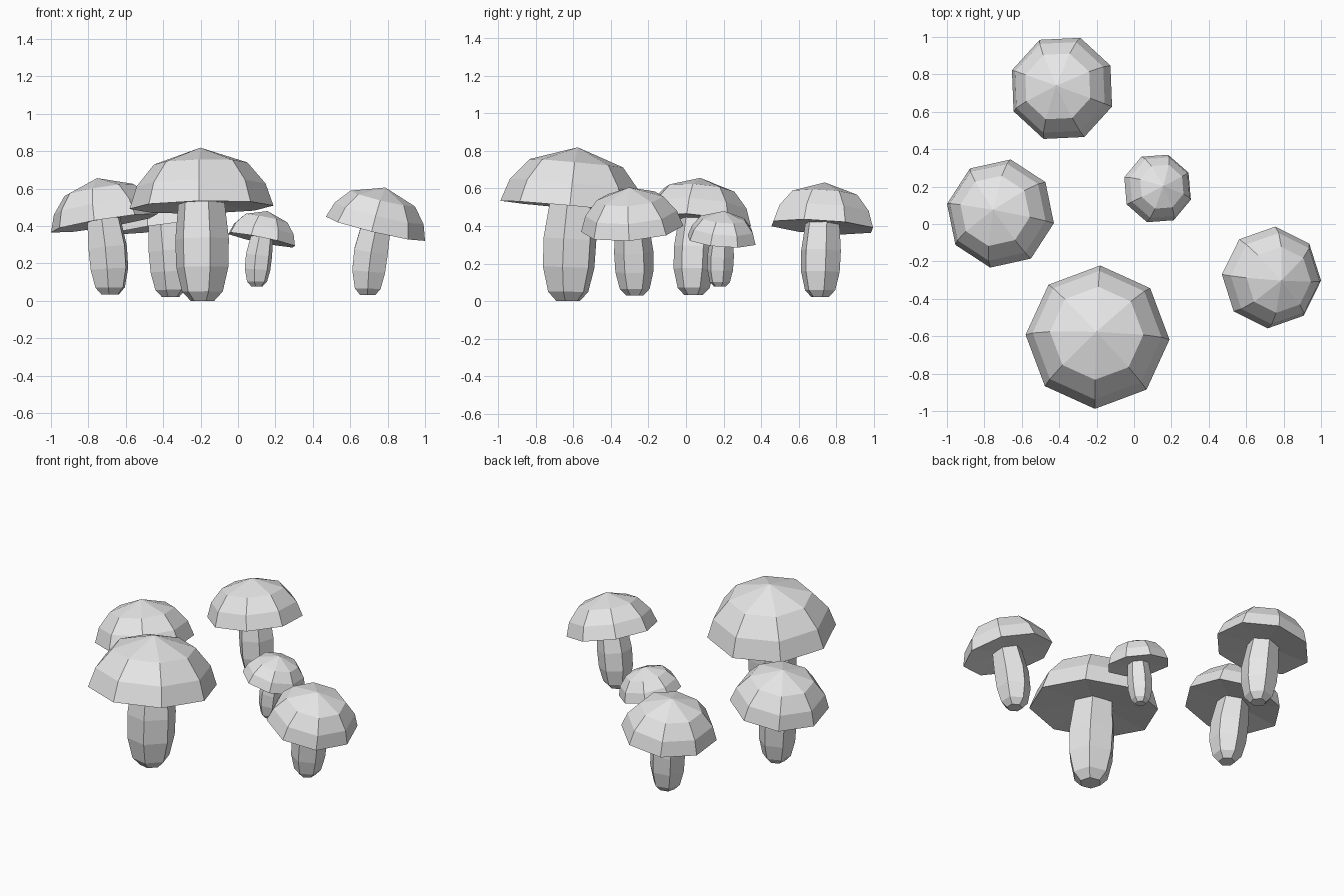
import bpy, bmesh, math
from mathutils import Vector, Quaternion

old = bpy.data.objects.get("Cube")
if old:
    bpy.data.objects.remove(old, do_unlink=True)

# One plain grey for everything
grey = bpy.data.materials.new("light_grey")
grey.use_nodes = True
colour = (0.8, 0.8, 0.8, 1)
grey.diffuse_color = colour
grey.node_tree.nodes["Principled BSDF"].inputs["Base Color"].default_value = colour

STEM_HEIGHT = 0.5
# (radius, height) profiles of the largest mushroom
CAP = [(0.25, 0.235), (0.345, 0.12), (0.385, 0)]
STEM = [(0.065, 0), (0.112, 0.05), (0.143, 0.18), (0.147, 0.33), (0.125, 0.54)]


def ring(bm, radius, sides, spin, place):
    angles = [spin + i * math.tau / sides for i in range(sides)]
    return [bm.verts.new(place(Vector((radius * math.cos(a), radius * math.sin(a), 0))))
            for a in angles]


def bridge(bm, a, b):
    for i in range(len(a)):
        j = (i + 1) % len(a)
        bm.faces.new((a[i], a[j], b[j], b[i]))


def fan(bm, loop, point):
    tip = bm.verts.new(point)
    for i in range(len(loop)):
        bm.faces.new((loop[i], loop[(i + 1) % len(loop)], tip))


def finish(bm, name, location, scale):
    bmesh.ops.recalc_face_normals(bm, faces=bm.faces[:])
    mesh = bpy.data.meshes.new(name)
    bm.to_mesh(mesh)
    bm.free()
    mesh.materials.append(grey)
    obj = bpy.data.objects.new(name, mesh)
    obj.location = location
    obj.scale = (scale,) * 3
    bpy.context.collection.objects.link(obj)


def mushroom(name, rim_centre, scale, tilt, spin_degrees):
    lean = Vector((tilt[0], tilt[1], 0))
    axis = Vector((-lean.y, lean.x, 0)).normalized()
    spin = math.radians(spin_degrees)

    def turn(amount):
        return Quaternion(axis, lean.length * amount)

    # Faceted cap with a shallow hollow underneath
    bm = bmesh.new()
    q = turn(1)
    rings = [ring(bm, r, 8, spin, lambda p, z=z: q @ (p + Vector((0, 0, z)))) for r, z in CAP]
    for a, b in zip(rings, rings[1:]):
        bridge(bm, a, b)
    fan(bm, rings[0], q @ Vector((0, 0, 0.32)))
    fan(bm, rings[-1], q @ Vector((0, 0, 0.03)))
    finish(bm, name + "_cap", rim_centre, scale)

    # Six-sided stem bending gradually towards the cap's tilt
    bm = bmesh.new()
    rings = []
    for r, z in STEM:
        t = z / STEM_HEIGHT
        centre = lean * STEM_HEIGHT * (t * t - 1) / 2 + Vector((0, 0, z - STEM_HEIGHT))
        rings.append(ring(bm, r, 6, spin + math.radians(49),
                          lambda p, c=centre, k=t: c + turn(k) @ p))
    for a, b in zip(rings, rings[1:]):
        bridge(bm, a, b)
    bm.faces.new(rings[0])
    bm.faces.new(rings[-1])
    finish(bm, name + "_stem", rim_centre, scale)


mushroom("large_mushroom", (-0.195, -0.605, 0.5), 1, (-0.02, 0.09), -2)
mushroom("left_mushroom", (-0.714, 0.056, 0.415), 0.765, (-0.16, 0.08), 34.5)
mushroom("back_mushroom", (-0.385, 0.725, 0.395), 0.747, (-0.13, 0.06), 25)
mushroom("small_mushroom", (0.126, 0.19, 0.325), 0.495, (0.2, 0.08), 27)
mushroom("right_mushroom", (0.735, -0.286, 0.385), 0.71, (0.235, -0.075), 41)
